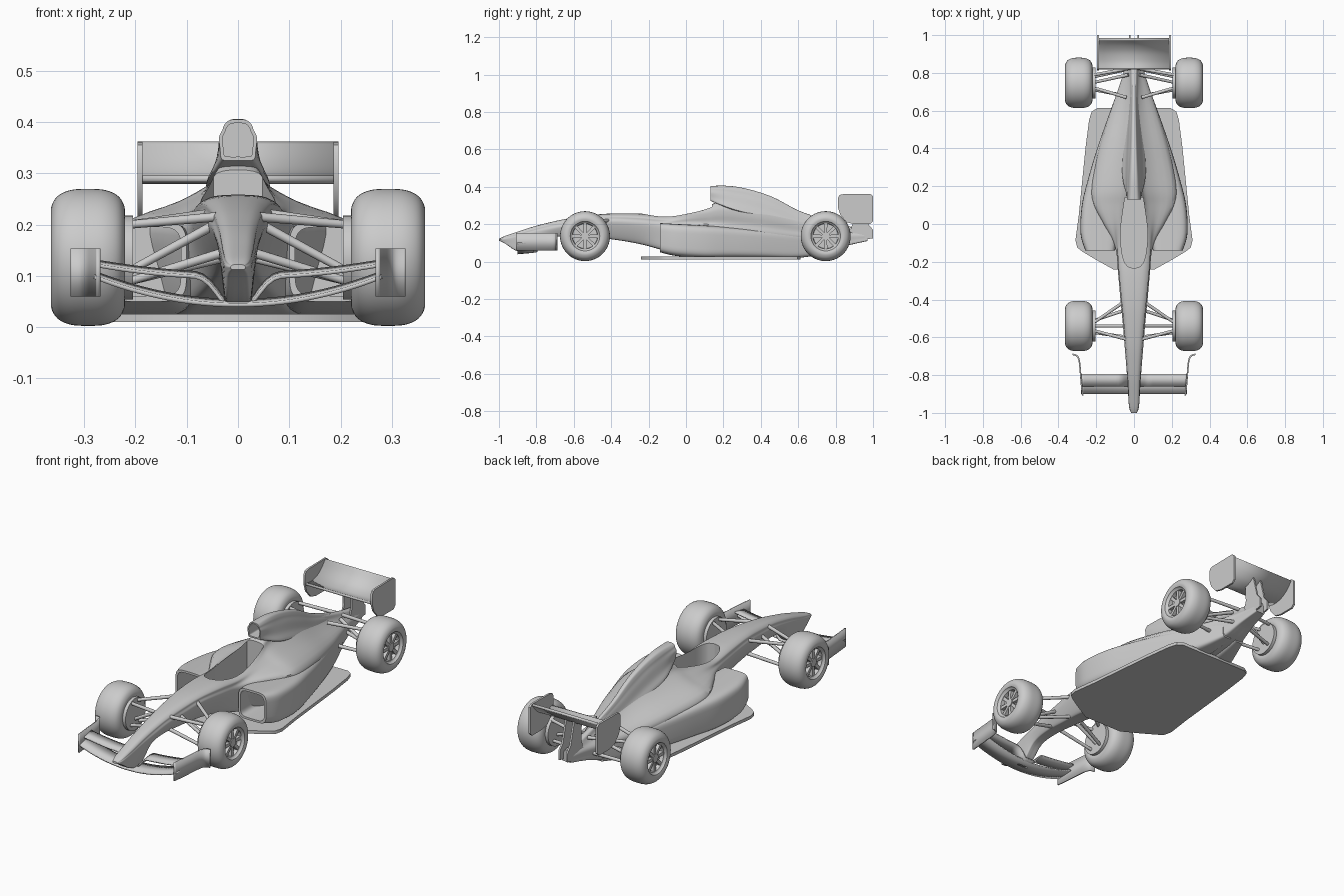
import bpy, bmesh, math
from mathutils import Vector

if "Cube" in bpy.data.objects:
    bpy.data.objects.remove(bpy.data.objects["Cube"])


def finish(name, bm, mirror=False, solid=0, angle=40, cutter=None):
    bmesh.ops.recalc_face_normals(bm, faces=bm.faces)
    me = bpy.data.meshes.new(name)
    bm.to_mesh(me)
    bm.free()
    ob = bpy.data.objects.new(name, me)
    bpy.context.collection.objects.link(ob)
    bpy.ops.object.select_all(action='DESELECT')
    ob.select_set(True)
    bpy.context.view_layer.objects.active = ob
    if cutter:
        m = ob.modifiers.new("cut", 'BOOLEAN')
        m.object = cutter
        m.solver = 'EXACT'
        bpy.ops.object.modifier_apply(modifier="cut")
    bpy.ops.object.shade_smooth_by_angle(angle=math.radians(angle))
    if solid:
        m = ob.modifiers.new("thickness", 'SOLIDIFY')
        m.thickness = solid
        m.offset = 0
    if mirror:
        m = ob.modifiers.new("mirror", 'MIRROR')
        m.use_mirror_merge = False
    return ob


def spline(pts, n, closed=False):
    # Catmull-Rom curve through tuples of any length
    k, out = len(pts), []
    for i in range(k if closed else k - 1):
        g = lambda j: pts[j % k] if closed else pts[max(0, min(k - 1, j))]
        a, b, c, d = g(i - 1), g(i), g(i + 1), g(i + 2)
        for s in range(n):
            t = s / n
            out.append(tuple(0.5 * (2*q + (r-p)*t + (2*p-5*q+4*r-w)*t*t + (3*q-p-3*r+w)*t**3)
                             for p, q, r, w in zip(a, b, c, d)))
    return out if closed else out + [pts[-1]]


def loft(name, rings, inlet=None, **kw):
    # rings of 3D points; inlet = (scale, depth) makes an open duct at the first ring
    if inlet:
        c = sum((Vector(p) for p in rings[0]), Vector()) / len(rings[0])
        lip = [c + (Vector(p) - c) * inlet[0] for p in rings[0]]
        deep = [p + Vector((0, inlet[1], 0)) for p in lip]
        rings = [deep, lip] + rings
    bm = bmesh.new()
    vs = [[bm.verts.new(p) for p in r] for r in rings]
    for a, b in zip(vs, vs[1:]):
        for i in range(len(a)):
            j = (i + 1) % len(a)
            bm.faces.new((a[i], a[j], b[j], b[i]))
    bm.faces.new(vs[0])
    bm.faces.new(vs[-1])
    return finish(name, bm, **kw)


def hull_ring(st):
    # bell-shaped section: top height/width, shoulder height/width, bottom height/width
    y, zt, wt, zm, wm, zb, wb = st
    h = zt - zm
    half = [(0, zt), (.65*wt, zt-.06*h), (wt, zt-.32*h), (wt+.35*(wm-wt), zm+.4*h), (wm, zm),
            (.6*wm+.4*wb, (zm+zb)/2), (wb, zb+.06*(zm-zb)), (.6*wb, zb), (0, zb)]
    loop = half + [(-x, z) for x, z in half[-2:0:-1]]
    return [(x, y, z) for x, z in spline(loop, 4, True)]


def pod_ring(st):
    y, xi, xo, zb, zt = st
    out = []
    for i in range(48):
        c, s = math.cos(i*math.tau/48), math.sin(i*math.tau/48)
        f = lambda v: math.copysign(abs(v)**.4, v)
        out.append(((xi+xo)/2 + f(c)*(xo-xi)/2, y, (zb+zt)/2 + f(s)*(zt-zb)/2))
    return out


def prism(name, pts, axis, lo, hi, **kw):
    # outline extruded along x (points are y,z) or z (points are x,y)
    put = (lambda p, d: (d, p[0], p[1])) if axis == 'x' else (lambda p, d: (p[0], p[1], d))
    return loft(name, [[put(p, lo) for p in pts], [put(p, hi) for p in pts]], **kw)


def strip(name, a, b, solid, **kw):
    bm = bmesh.new()
    va, vb = [[bm.verts.new(p) for p in r] for r in (a, b)]
    for i in range(len(a) - 1):
        bm.faces.new((va[i], va[i+1], vb[i+1], vb[i]))
    return finish(name, bm, solid=solid, **kw)


def rod(name, a, b, r):
    a, b = Vector(a), Vector(b)
    d = b - a
    bm = bmesh.new()
    bmesh.ops.create_cone(bm, cap_ends=True, segments=14, radius1=r, radius2=r*1.15, depth=d.length)
    bm.transform(d.to_track_quat('Z', 'Y').to_matrix().to_4x4())
    bmesh.ops.translate(bm, verts=bm.verts, vec=(a+b)/2)
    finish(name, bm, mirror=True)


# Cockpit cutter
half = spline([(0, -.235), (.035, -.222), (.058, -.18), (.07, -.1), (.071, -.03), (.06, .06), (.048, .14)], 5)
cut = prism("cockpit_cutter", half + [(-x, y) for x, y in half[:0:-1]], 'z', .13, .6)
cut.hide_render = True
cut.hide_viewport = True

# Nose, tub and engine cover in one hull
hull = [(-1, .122, .012, .117, .015, .112, .012), (-.97, .136, .022, .12, .026, .098, .02),
        (-.9, .16, .028, .13, .031, .055, .025), (-.82, .186, .032, .15, .036, .05, .025),
        (-.74, .207, .036, .17, .042, .12, .026), (-.64, .229, .043, .19, .05, .137, .03),
        (-.52, .247, .053, .2, .06, .13, .034), (-.4, .257, .064, .21, .072, .12, .04),
        (-.25, .257, .078, .2, .085, .095, .05), (-.12, .248, .085, .19, .1, .06, .08),
        (0, .264, .084, .2, .16, .025, .12), (.1, .288, .072, .2, .21, .02, .16),
        (.2, .325, .05, .195, .22, .02, .18), (.4, .315, .035, .175, .18, .02, .15),
        (.6, .26, .02, .15, .12, .03, .1), (.75, .218, .02, .14, .07, .05, .06),
        (.86, .19, .02, .14, .04, .085, .04), (.97, .17, .015, .14, .025, .11, .025)]
loft("body", [hull_ring(s) for s in spline(hull, 5)], cutter=cut)

# Air scoop and spine above the cockpit
scoop = [(.13, .405, .027, .37, .037, .325, .032), (.24, .404, .025, .35, .036, .28, .06),
         (.35, .383, .02, .33, .032, .25, .06), (.47, .342, .016, .29, .027, .22, .05),
         (.6, .274, .012, .24, .02, .18, .04), (.74, .224, .01, .2, .016, .16, .02)]
loft("air_scoop", [hull_ring(s) for s in spline(scoop, 6)], inlet=(.82, .09))

# Sidepods with open inlets
pods = [(-.14, .1, .258, .05, .206), (-.05, .085, .283, .03, .201), (.1, .08, .276, .02, .193),
        (.25, .03, .24, .02, .184), (.4, .02, .195, .02, .17), (.6, .01, .125, .02, .15),
        (.76, .01, .065, .045, .14)]
loft("sidepod", [pod_ring(s) for s in spline(pods, 5)], inlet=(.86, .16), mirror=True)

# Flat floor
half = [(.11, -.24), (.2, -.19), (.275, -.145), (.3, -.125), (.31, -.085), (.292, .05), (.257, .4),
        (.238, .55), (.224, .595), (.195, .613)]
prism("floor", half + [(-x, y) for x, y in half[::-1]], 'z', .01, .026)

# Front wing: two curved elements and outward-curling end plates
xs = [-.28 + .56*i/40 for i in range(41)]
lower = lambda x: .043 + .055*(abs(x)/.28)**2
upper = lambda x: .1 + .025*(x/.28)**2 - .05*min(1, max(0, (.085-abs(x))/.055))**2
strip("front_wing_main", [(x, -.9, lower(x)) for x in xs], [(x, -.815, lower(x)+.008) for x in xs], .008)
strip("front_wing_flap", [(x, -.86, upper(x)-.004) for x in xs], [(x, -.795, upper(x)+.004) for x in xs], .007)
path = spline([(.272, -.908), (.278, -.85), (.284, -.78), (.29, -.725), (.302, -.698), (.326, -.69)], 5)
strip("front_end_plate", [(x, y, .06) for x, y in path], [(x, y, .153) for x, y in path], .008, mirror=True)

# Rear wing, end plates and centre pylons
prof = spline([(.82, .29), (.86, .284), (.91, .295), (.95, .322), (.98, .358)], 5)
strip("rear_wing", [(-.19, y, z) for y, z in prof], [(.19, y, z) for y, z in prof], .011)
plate = [(.835, .36), (.985, .362), (1, .35), (1, .215), (.985, .2), (.9, .2), (.86, .21),
         (.825, .25), (.812, .29), (.812, .34), (.82, .355)]
prism("rear_end_plate", plate, 'x', .186, .196, mirror=True)
prism("rear_wing_pylon", [(.86, .12), (.9, .108), (1, .125), (1, .17), (.975, .2), (.945, .315),
                          (.885, .286), (.89, .2)], 'x', .018, .027, mirror=True)

# Wheels: tyre with recessed rim, spokes, hub and brake drum
tyre = spline([(.222, .078), (.221, .098), (.233, .119), (.258, .131), (.2925, .1335), (.327, .131),
               (.352, .119), (.364, .098), (.361, .079)], 4)
section = [(.222, .002)] + tyre + [(.353, .075), (.349, .068), (.33, .066), (.33, .002)]
for end, wy in (("front", -.54), ("rear", .747)):
    loft(end + "_wheel", [[(x, wy + r*math.cos(a), .136 + r*math.sin(a))
                           for a in [j*math.tau/56 for j in range(56)]] for x, r in section], mirror=True)
    for i in range(8):
        a = i*math.tau/8
        u, v = Vector((math.cos(a), math.sin(a))), Vector((-math.sin(a), math.cos(a)))
        c = Vector((wy, .136))
        q = [c + u*.012 - v*.007, c + u*.069 - v*.009, c + u*.069 + v*.009, c + u*.012 + v*.007]
        prism(end + "_spoke", [tuple(p) for p in q], 'x', .329, .347, mirror=True)
    for part, x0, x1, r in (("hub", .329, .351, .021), ("brake_drum", .205, .226, .082)):
        disc = [(wy + r*math.cos(j*math.tau/32), .136 + r*math.sin(j*math.tau/32)) for j in range(32)]
        prism(end + "_" + part, disc, 'x', x0, x1, mirror=True)

# Suspension arms
for a, b in (((.21, -.52, .2), (.05, -.41, .222)), ((.21, -.565, .2), (.04, -.61, .215)),
             ((.21, -.51, .09), (.03, -.45, .135)), ((.21, -.575, .09), (.03, -.6, .145)),
             ((.21, -.54, .11), (.045, -.54, .2))):
    rod("front_suspension_arm", a, b, .008)
for a, b in (((.21, .79, .2), (.02, .825, .185)), ((.21, .72, .2), (.04, .67, .21)),
             ((.21, .78, .09), (.03, .82, .11)), ((.21, .71, .09), (.05, .68, .1)),
             ((.21, .75, .11), (.03, .79, .18))):
    rod("rear_suspension_arm", a, b, .008)
